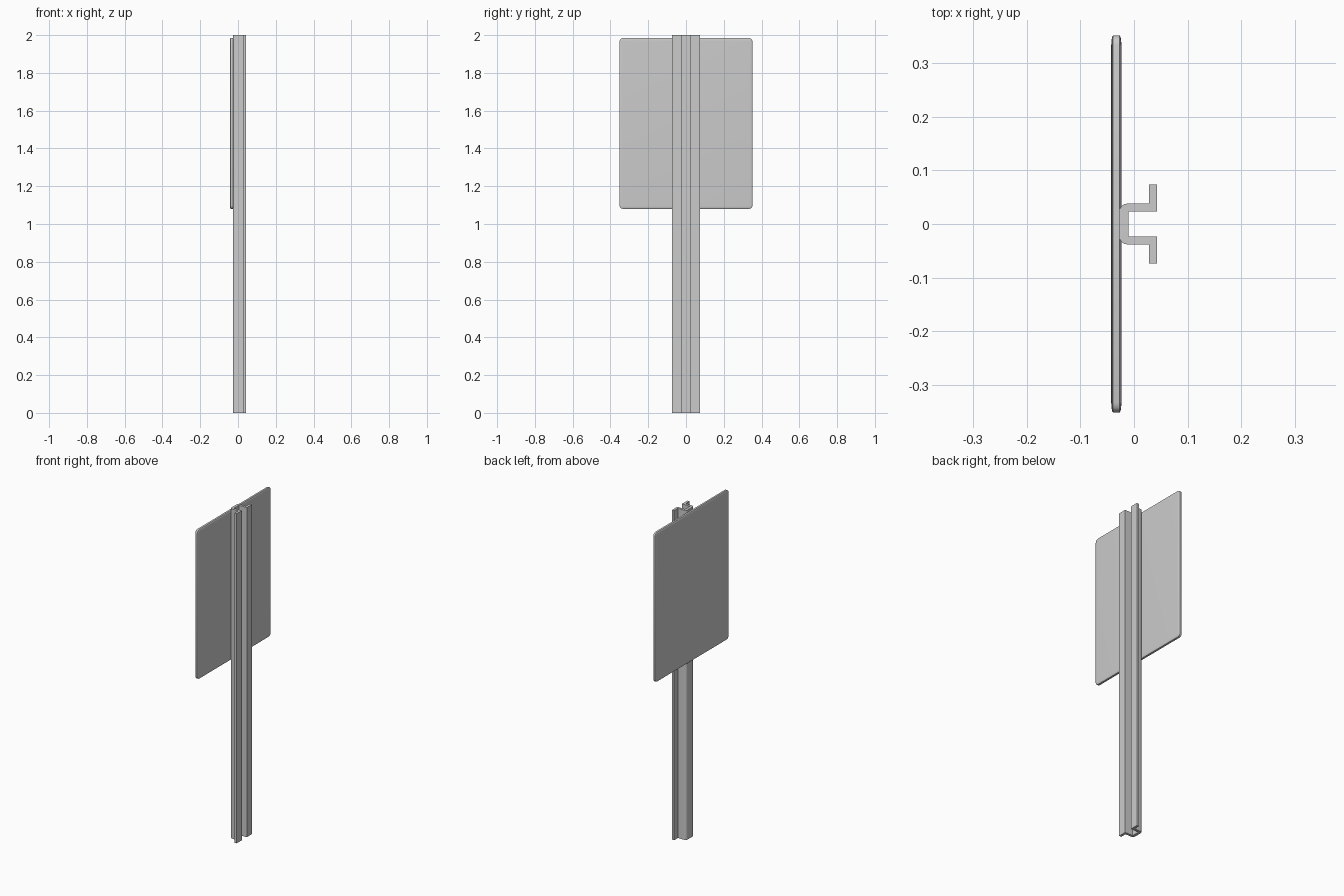
import bpy, bmesh, math
from mathutils import Vector

if "Cube" in bpy.data.objects:
    bpy.data.objects.remove(bpy.data.objects["Cube"])


def add_object(name, bm, angle):
    bmesh.ops.recalc_face_normals(bm, faces=bm.faces)
    mesh = bpy.data.meshes.new(name)
    bm.to_mesh(mesh)
    bm.free()
    obj = bpy.data.objects.new(name, mesh)
    bpy.context.collection.objects.link(obj)
    bpy.ops.object.select_all(action='DESELECT')
    bpy.context.view_layer.objects.active = obj
    obj.select_set(True)
    bpy.ops.object.shade_smooth_by_angle(angle=math.radians(angle))
    return obj


# Post: hat-section channel, half profile mirrored across y = 0
radius, steps = 0.015, 4
web_x, wall_y = -0.0275, 0.038
corner = [(web_x + radius - radius * math.cos(a), wall_y - radius + radius * math.sin(a))
          for a in (math.pi / 2 * i / steps for i in range(steps + 1))]
half = corner + [(0.028, wall_y), (0.028, 0.074), (0.0425, 0.074),
                 (0.0425, 0.0235), (-0.0105, 0.0235)]
profile = half + [(x, -y) for x, y in reversed(half)]
bm = bmesh.new()
face = bm.faces.new([bm.verts.new((x, y, 0)) for x, y in profile])
extruded = bmesh.ops.extrude_face_region(bm, geom=[face])
top = [g for g in extruded['geom'] if isinstance(g, bmesh.types.BMVert)]
bmesh.ops.translate(bm, verts=top, vec=Vector((0, 0, 2)))
add_object("channel_post", bm, 30)

# Sign panel: rounded box, then flattened so its edge rounding is shallow front to back
bm = bmesh.new()
bmesh.ops.create_cube(bm, size=1)
bmesh.ops.scale(bm, verts=bm.verts, vec=(0.095, 0.704, 0.905))
bmesh.ops.bevel(bm, geom=bm.edges[:], offset=0.018, segments=3, profile=0.5,
                affect='EDGES', clamp_overlap=True)
bmesh.ops.scale(bm, verts=bm.verts, vec=(0.2, 1, 1))
bmesh.ops.translate(bm, verts=bm.verts, vec=Vector((-0.033, 0, 1.5325)))
add_object("sign_panel", bm, 40)
